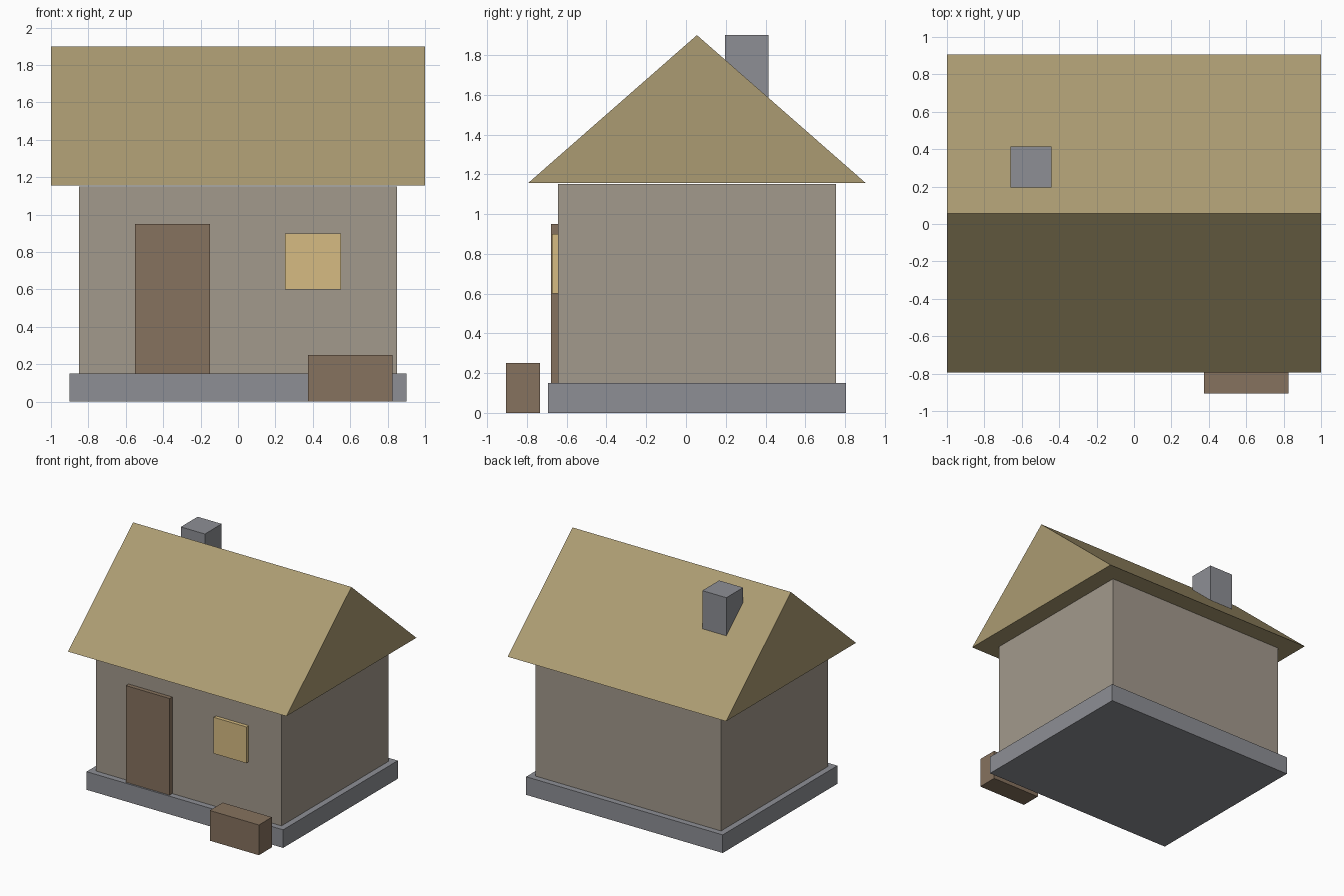
import bpy
import bmesh

if "Cube" in bpy.data.objects:
    bpy.data.objects.remove(bpy.data.objects["Cube"])


def material(name, rgb):
    m = bpy.data.materials.new(name)
    m.diffuse_color = (*rgb, 1.0)
    m.use_nodes = True
    m.node_tree.nodes["Principled BSDF"].inputs["Base Color"].default_value = m.diffuse_color
    return m


STONE = material("grey stone", (0.27, 0.275, 0.30))
PLASTER = material("warm plaster", (0.365, 0.32, 0.265))
THATCH = material("straw thatch", (0.41, 0.33, 0.168))
WOOD = material("brown wood", (0.24, 0.168, 0.112))
GLOW = material("lit window", (0.67, 0.50, 0.225))


def finish(name, bm, mat):
    bmesh.ops.recalc_face_normals(bm, faces=bm.faces)
    mesh = bpy.data.meshes.new(name)
    bm.to_mesh(mesh)
    bm.free()
    mesh.materials.append(mat)
    obj = bpy.data.objects.new(name, mesh)
    bpy.context.collection.objects.link(obj)
    return obj


def box(name, x, y, z, mat):
    """Box from (min, max) ranges on each axis."""
    bm = bmesh.new()
    bmesh.ops.create_cube(bm, size=1.0)
    for v in bm.verts:
        v.co = [(r[0] + r[1]) / 2 + c * (r[1] - r[0])
                for c, r in zip(v.co, (x, y, z))]
    return finish(name, bm, mat)


def prism(name, profile, x, mat):
    """Extrude a (y, z) profile along x."""
    bm = bmesh.new()
    face = bm.faces.new([bm.verts.new((x[0], py, pz)) for py, pz in profile])
    ext = bmesh.ops.extrude_face_region(bm, geom=[face], use_keep_orig=True)
    verts = [g for g in ext["geom"] if isinstance(g, bmesh.types.BMVert)]
    bmesh.ops.translate(bm, verts=verts, vec=(x[1] - x[0], 0, 0))
    return finish(name, bm, mat)


# House body
box("foundation", (-0.90, 0.90), (-0.695, 0.805), (0.0, 0.15), STONE)
box("walls", (-0.85, 0.85), (-0.645, 0.755), (0.15, 1.15), PLASTER)

# Gable roof and chimney
prism("roof", [(-0.795, 1.155), (0.905, 1.155), (0.055, 1.90)], (-1.0, 1.0), THATCH)
box("chimney", (-0.66, -0.44), (0.195, 0.415), (1.45, 1.90), STONE)

# Front details
box("door", (-0.55, -0.15), (-0.68, -0.64), (0.15, 0.95), WOOD)
box("window", (0.25, 0.55), (-0.675, -0.64), (0.60, 0.90), GLOW)
box("crate", (0.375, 0.825), (-0.905, -0.735), (0.0, 0.25), WOOD)
